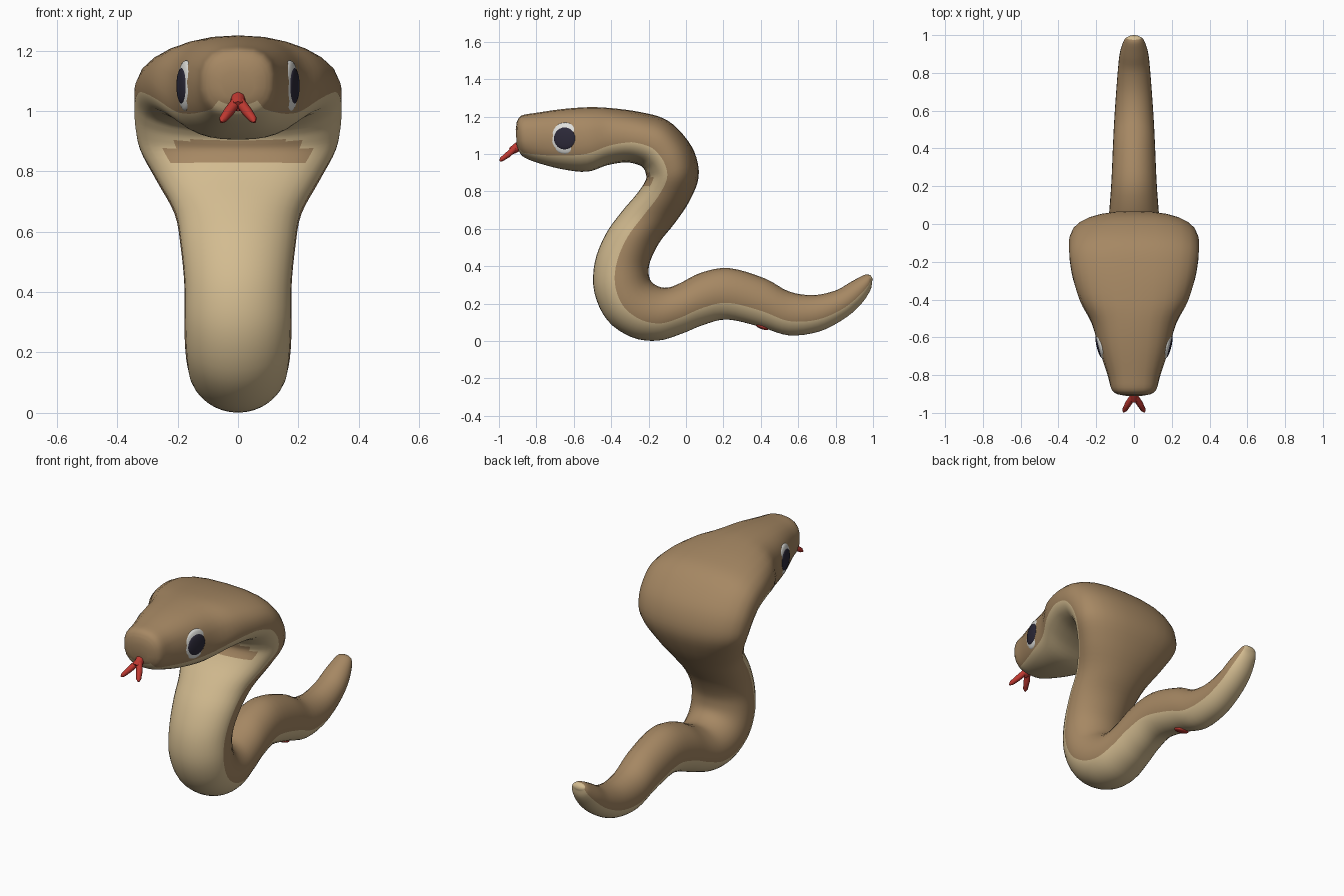
import bpy, bmesh, math
from mathutils import Vector

if "Cube" in bpy.data.objects:
    bpy.data.objects.remove(bpy.data.objects["Cube"])


def material(name, rgb):
    m = bpy.data.materials.new(name)
    m.diffuse_color = (*rgb, 1)
    m.use_nodes = True
    m.node_tree.nodes["Principled BSDF"].inputs["Base Color"].default_value = m.diffuse_color
    return m


BROWN = material("brown skin", (0.38, 0.245, 0.125))
BEIGE = material("beige belly", (0.65, 0.50, 0.28))
RED = material("red tongue", (0.52, 0.04, 0.03))
WHITE = material("eye white", (0.75, 0.75, 0.72))
DARK = material("dark pupil", (0.025, 0.022, 0.04))


def finish(bm, name, mats, angle=60):
    bmesh.ops.recalc_face_normals(bm, faces=bm.faces)
    me = bpy.data.meshes.new(name)
    bm.to_mesh(me)
    bm.free()
    for m in mats:
        me.materials.append(m)
    ob = bpy.data.objects.new(name, me)
    bpy.context.collection.objects.link(ob)
    bpy.ops.object.select_all(action='DESELECT')
    ob.select_set(True)
    bpy.context.view_layer.objects.active = ob
    bpy.ops.object.shade_smooth_by_angle(angle=math.radians(angle))
    return ob


def catmull(a, b, c, d, t):
    return [0.5 * (2*q + (r-p)*t + (2*p-5*q+4*r-s)*t*t + (3*q-p-3*r+s)*t**3)
            for p, q, r, s in zip(a, b, c, d)]


# Body sections from tail to snout: back y, z; belly y, z; half width
SECTIONS = [
    (.975, .355, .995, .32, .04), (.95, .352, .985, .27, .055),
    (.88, .315, .93, .19, .075), (.80, .27, .84, .115, .085),
    (.68, .245, .71, .05, .095), (.55, .265, .55, .03, .105),
    (.42, .335, .40, .075, .112), (.23, .39, .22, .115, .12),
    (.08, .365, .09, .085, .13), (-.03, .31, -.02, .04, .14),
    (-.10, .285, -.15, .002, .155), (-.155, .295, -.29, .02, .167),
    (-.19, .325, -.42, .11, .175), (-.20, .37, -.49, .26, .178),
    (-.19, .43, -.488, .42, .178), (-.14, .53, -.43, .57, .19),
    (-.06, .63, -.345, .69, .21), (.02, .75, -.26, .79, .27),
    (.068, .88, -.215, .86, .325), (.045, 1.01, -.215, .895, .342),
    (-.03, 1.12, -.225, .92, .345), (-.12, 1.19, -.25, .94, .342),
    (-.25, 1.225, -.32, .955, .325), (-.40, 1.245, -.42, .94, .285),
    (-.52, 1.25, -.53, .905, .225), (-.66, 1.24, -.67, .92, .185),
    (-.80, 1.22, -.80, .955, .14), (-.88, 1.205, -.87, .985, .12),
    (-.905, 1.17, -.895, 1.02, .09),
]
HALF = 14   # ring segments on the back, and again on the belly


def belly_level(i):
    # Height of the belly colour edge within a section, from -1 to 1
    if i < 10:
        return -0.35
    if i < 14:
        return -0.35 + 0.15 * (i - 10) / 4
    if i < 22:
        return -0.2
    return max(-0.8, -0.2 - 0.12 * (i - 22))


def ring_points(sec, i):
    dy, dz, vy, vz, w = sec
    mid = Vector((0, (dy + vy) / 2, (dz + vz) / 2))
    up = Vector((0, (dy - vy) / 2, (dz - vz) / 2))
    p = 1.0 if i < 15 else max(0.8, 1 - 0.04 * (i - 15))
    level = belly_level(i)
    a0 = -math.asin(abs(level) ** (1 / p))
    back, belly = math.pi - 2 * a0, math.pi + 2 * a0
    angles = [a0 + back * k / HALF for k in range(HALF)]
    angles += [math.pi - a0 + belly * k / HALF for k in range(HALF)]
    for a in angles:
        c, s = math.cos(a), math.sin(a)
        x = math.copysign(abs(c) ** p, c)
        u = math.copysign(abs(s) ** p, s)
        yield Vector((w * x, 0, 0)) + mid + up * u


# Body, hood and head in one sweep
bm = bmesh.new()
rings = []
last = len(SECTIONS) - 1
STEPS = 4
for n in range(last * STEPS + 1):
    i, t = min(n // STEPS, last - 1), n / STEPS
    four = [SECTIONS[min(max(i + k, 0), last)] for k in (-1, 0, 1, 2)]
    sec = catmull(*four, t - i)
    rings.append([bm.verts.new(v) for v in ring_points(sec, t)])
N = 2 * HALF
for r0, r1 in zip(rings, rings[1:]):
    for k in range(N):
        f = bm.faces.new((r0[k], r0[(k+1) % N], r1[(k+1) % N], r1[k]))
        c = f.calc_center_median()
        # Brown band across the throat
        band = 0.82 < c.z < 0.905 and abs(c.x) < 0.225 and -0.3 < c.y < -0.1
        f.material_index = 1 if k >= HALF and not band else 0


def cap(ring, nose, mat):
    # Rounded end: one inset ring, then a flat face
    mid = sum((v.co for v in ring), Vector()) / N
    inner = [bm.verts.new(mid + (v.co - mid) * 0.6 + Vector(nose)) for v in ring]
    for k in range(N):
        bm.faces.new((ring[k], ring[(k+1) % N], inner[(k+1) % N],
                      inner[k])).material_index = mat
    bm.faces.new(inner).material_index = mat


cap(rings[0], (0, 0.008, 0.004), 1)
cap(rings[-1], (0, -0.008, 0), 0)
finish(bm, "snake_body", [BROWN, BEIGE], 80)


# Eyes: flattened white domes with thin pupil plates
def dome(name, loc, normal, radius, depth, mat):
    bm = bmesh.new()
    bmesh.ops.create_uvsphere(bm, u_segments=28, v_segments=12, radius=1)
    rot = Vector(normal).to_track_quat('Z', 'Y')
    for v in bm.verts:
        v.co = rot @ Vector((v.co.x*radius, v.co.y*radius, v.co.z*depth)) + Vector(loc)
    finish(bm, name, [mat])


for side, label in ((1, "right"), (-1, "left")):
    nrm = Vector((side * 0.97, -0.24, 0.0)).normalized()
    pos = Vector((side * 0.172, -0.645, 1.083))
    dome(label + "_eye", pos, nrm, 0.085, 0.022, WHITE)
    dome(label + "_pupil", pos + nrm * 0.014, nrm, 0.06, 0.012, DARK)


# Tapered tube between points, used for the tongue
def tube(name, pts, radii):
    cu = bpy.data.curves.new(name, 'CURVE')
    cu.dimensions = '3D'
    cu.bevel_depth = 1.0
    cu.bevel_resolution = 2
    cu.use_fill_caps = True
    sp = cu.splines.new('POLY')
    sp.points.add(len(pts) - 1)
    for q, p, r in zip(sp.points, pts, radii):
        q.co = (*p, 1)
        q.radius = r
    sp.use_smooth = True
    cu.materials.append(RED)
    ob = bpy.data.objects.new(name, cu)
    bpy.context.collection.objects.link(ob)


tube("tongue_stem", [(0, -.84, 1.065), (0, -.90, 1.038), (0, -.935, 1.015)],
     [.026, .025, .02])
for side, label in ((1, "right"), (-1, "left")):
    tube(label + "_tongue_fork",
         [(side*.006, -.915, 1.03), (side*.03, -.95, .998),
          (side*.05, -.985, .972), (side*.056, -.995, .963)],
         [.017, .017, .013, .004])

# Small red spot under the tail
dome("tail_spot", (0, .405, .078), (0, .4, 1), 0.04, 0.014, RED)
